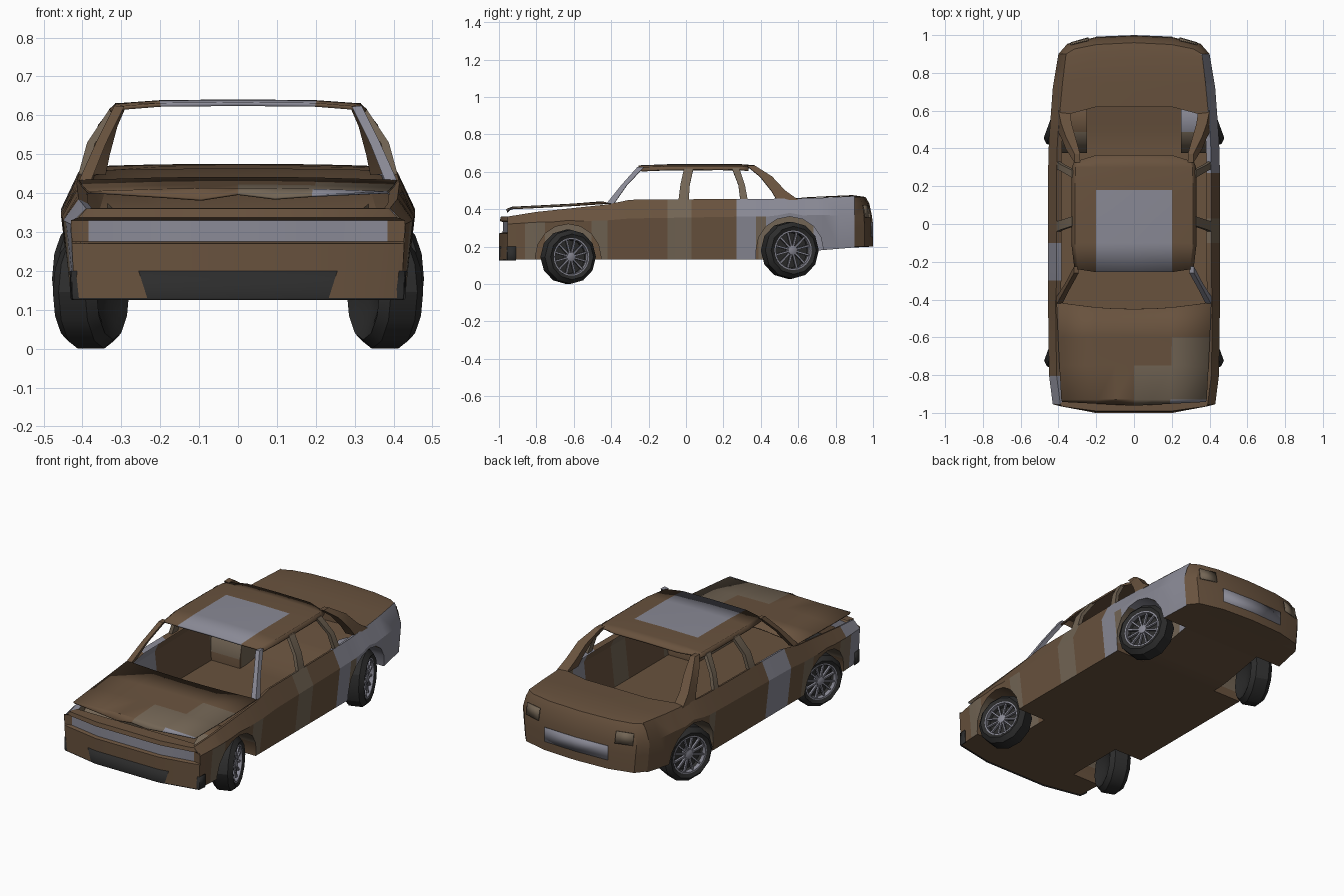
import bpy, bmesh, math
from mathutils import Matrix, Vector

if "Cube" in bpy.data.objects:
    bpy.data.objects.remove(bpy.data.objects["Cube"])


def mat(name, r, g, b):
    m = bpy.data.materials.new(name)
    m.diffuse_color = (r, g, b, 1)
    m.use_nodes = True
    m.node_tree.nodes["Principled BSDF"].inputs["Base Color"].default_value = m.diffuse_color
    return m


RUST = mat("rust_brown", 0.14, 0.085, 0.048)
TAN = mat("faded_tan", 0.17, 0.13, 0.09)
GREY = mat("bare_grey", 0.25, 0.25, 0.3)
BLACK = mat("black_rubber", 0.025, 0.025, 0.025)
MATS = [RUST, TAN, GREY, BLACK]


def finish(name, bm, pick, thick=0, angle=30):
    bmesh.ops.remove_doubles(bm, verts=bm.verts, dist=1e-4)
    bmesh.ops.dissolve_degenerate(bm, edges=bm.edges, dist=1e-4)
    bmesh.ops.recalc_face_normals(bm, faces=bm.faces)
    for f in bm.faces:
        f.material_index = pick(f.calc_center_median())
        f.smooth = True
    me = bpy.data.meshes.new(name)
    bm.to_mesh(me)
    bm.free()
    me.set_sharp_from_angle(angle=math.radians(angle))
    for m in MATS:
        me.materials.append(m)
    ob = bpy.data.objects.new(name, me)
    bpy.context.collection.objects.link(ob)
    if thick:
        s = ob.modifiers.new("thickness", 'SOLIDIFY')
        s.thickness = thick
    return ob


def add_loft(bm, rows, closed=False, caps=False):
    vs = [[bm.verts.new(p) for p in r] for r in rows]
    n = len(rows[0])
    for a, b in zip(vs, vs[1:]):
        for i in range(n if closed else n - 1):
            j = (i + 1) % n
            bm.faces.new((a[i], a[j], b[j], b[i]))
    if caps:
        bm.faces.new(vs[0])
        bm.faces.new(vs[-1])


def loft(name, rows, pick=lambda c: 0, thick=0, **kw):
    bm = bmesh.new()
    add_loft(bm, rows, **kw)
    return finish(name, bm, pick, thick)


def both(half):
    """Right half row (outside to centre) -> full row."""
    return half + [(-x, y, z) for x, y, z in reversed(half) if x > 1e-6]


# Body side keys: y, floor z, sill x, widest x, widest z, shoulder x, shoulder z
KEYS = [(-.955, .13, .42, .43, .32, .39, .36), (-.8, .13, .43, .45, .33, .41, .385),
        (-.42, .13, .43, .455, .34, .415, .425), (-.3, .13, .43, .455, .35, .41, .45),
        (.3, .13, .43, .455, .36, .41, .455), (.45, .13, .43, .45, .36, .405, .455),
        (.72, .18, .41, .43, .37, .38, .46), (.9, .195, .385, .40, .36, .36, .47)]


def key(y):
    for a, b in zip(KEYS, KEYS[1:]):
        if y <= b[0]:
            t = (y - a[0]) / (b[0] - a[0])
            return [p + (q - p) * t for p, q in zip(a, b)][1:]
    return KEYS[-1][1:]


def section(y, arch):
    zf, xb, xm, zm, xs, zs = key(y)
    zb = max(zf, arch)
    zm = max(zm, zb + .02)
    x = xb + (xm - xb) * (zb - zf) / (zm - zf)
    half = [(xs - .025, zs - .012), (xs, zs), (xm, zm), (x, zb), (.25, zb), (.25, zf), (0, zf)]
    return both([(px, y, pz) for px, pz in half])


def arch(cy, cz, r):
    pts = [(cy - r * math.cos(math.pi * i / 8), cz + r * math.sin(math.pi * i / 8)) for i in range(9)]
    return [(cy - r, 0)] + pts + [(cy + r, 0)]


def body_paint(c):
    if abs(c.x) < .38 and c.z < .2:
        return 0
    for cy, cz in ((-.63, .145), (.555, .18)):
        if abs(c.y - cy) < .2 and c.z < cz + .15 and c.y < .7:
            return 1
    if c.x > 0:
        return 2 if c.y > .27 else 1 if -.1 < c.y < .03 else 0
    return 2 if c.y < -.8 or -.3 < c.y < -.1 else 0


# Body shell with wheel wells and floor
stations = ([(-.955, 0), (-.86, 0)] + arch(-.63, .145, .175)
            + [(y, 0) for y in (-.42, -.3, -.1, .03, .27)] + arch(.555, .18, .18) + [(.82, 0), (.9, 0)])
loft("body_shell", [section(y, z) for y, z in stations], body_paint)

# Nose with recessed grille
rows = [both([(.42, -.955, .13), (.385, -.955, .13), (.2, -.955, .13), (0, -.955, .13)])]
for z, xc, dy, rec in ((.13, .42, 0, 0), (.2, .424, 0, 0), (.27, .427, 0, 0), (.275, .427, 0, .02),
                       (.33, .43, .002, .02), (.337, .41, .004, 0), (.36, .39, .01, 0)):
    rows.append(both([(xc, -.955, z), (min(.385, xc - .01), -.966 + rec, z),
                      (.2, -1 + dy + rec, z), (0, -1 + dy + rec, z)]))
rows.append(both([(.39, -.955, .36), (.37, -.92, .362), (.2, -.92, .362), (0, -.92, .362)]))
loft("nose_panel", rows, lambda c: 2 if .276 < c.z < .329 and abs(c.x) < .385 else 0)

# Front bumper
rows = [both([(.428 + o, -.91, z), (.423 + o, -.955, z), (.2, -1 - o * .2, z)])
        for z, o in ((.125, 0), (.13, .003), (.2, .005))]
loft("front_bumper", rows, lambda c: 3, .006)

# Bonnet, bent at the front edge
wave = [.405, .392, .385, .40, .388, .395, .405]
fr = [-1, -.5, -.25, 0, .25, .5, 1]
rows = [[(f * .38, -.962 + .02 * abs(f), z) for f, z in zip(fr, wave)]]
for y, hw, z in ((-.93, .385, .405), (-.75, .395, .414), (-.6, .402, .422), (-.45, .41, .434)):
    rows.append([(f * hw, y + (.035 * f * f if y > -.5 else 0), z + .008 * (1 - f * f)) for f in fr])
loft("bonnet", rows, lambda c: (2 if c.x > .25 and c.y < -.93 else
                                1 if c.x > .0 and c.y < -.8 or c.x > .18 and c.y < -.65 else 0), .006)

# Rear panel and boot lid
rows = [both([(.385, .9, .195), (.34, .9, .195), (.2, .9, .195), (0, .9, .195)])]
for z, xc, dy in ((.2, .386, 0), (.3, .395, 0), (.36, .40, .005), (.43, .38, .02), (.465, .36, .04)):
    rows.append(both([(xc, .9, z), (xc - .045, .955 - dy * .7, z), (.2, .99 - dy, z), (0, 1 - dy, z)]))
for y, x, z, dy in ((.89, .361, .469, 0), (.75, .378, .463, 0), (.62, .395, .456, .05)):
    rows.append(both([(x, y - dy, z), (x - .045, y - dy * .8, z + .002), (.2, y, z + .005), (0, y, z + .006)]))
loft("rear_panel_and_boot_lid", rows)

# Plate panel and tail lights
loft("plate_panel", [both([(.2, .992, z), (0, 1.0, z)]) for z in (.25, .33)], lambda c: 2, .004)
for s, side in ((1, "right"), (-1, "left")):
    loft("tail_light_" + side, [[(s * .24, .985 - d, z), (s * .335, .957 - d * .7, z)]
                                for z, d in ((.355, .002), (.42, .015))], lambda c: 1, .006)

# Roof
rows = []
for y, k, dz, dy in ((-.255, .95, -.006, .015), (-.1, 1, 0, 0), (.18, 1, .001, 0), (.3, .99, 0, 0), (.365, .95, -.005, -.03)):
    rows.append(both([(.332 * k, y + dy, .615 + dz), (.312 * k, y + dy, .63 + dz),
                      (.2, y, .638 + dz), (0, y, .64 + dz)]))
loft("roof", rows, lambda c: 2 if c.y < .18 and -.31 < c.x < .2 and abs(c.x) < .22 else 0, .01)

# Window pillars: x, z, y front, y back, thickness
PILLARS = {
    "front_pillar": [(.41, .43, -.425, -.385, .03), (.365, .53, -.345, -.315, .025), (.318, .625, -.26, -.225, .025)],
    "middle_pillar": [(.41, .45, -.04, .015, .02), (.388, .53, -.03, .02, .02), (.328, .62, -.01, .04, .02)],
    "rear_door_pillar": [(.41, .45, .29, .33, .02), (.388, .53, .28, .315, .02), (.328, .62, .245, .285, .02)],
    "rear_pillar": [(.40, .45, .485, .6, .06), (.385, .5, .455, .53, .055), (.36, .575, .395, .46, .05),
                    (.315, .632, .325, .37, .03)]}
for part, pts in PILLARS.items():
    for s, side in ((1, "right"), (-1, "left")):
        rows = [[(s * x, a, z), (s * x, b, z), (s * (x - t), b, z - .003), (s * (x - t), a, z - .003)]
                for x, z, a, b, t in pts]
        tone = 2 if part == "front_pillar" and s > 0 else 1 if part in ("middle_pillar", "rear_door_pillar") else 0
        loft(part + "_" + side, rows, lambda c: tone, closed=True, caps=True)


# Wheels, splayed outward at the front
def lathe(bm, profile, n):
    add_loft(bm, [[(x, r * math.sin(2 * math.pi * i / n), -r * math.cos(2 * math.pi * i / n))
                   for i in range(n)] for x, r in profile], closed=True)


for s, side in ((1, "right"), (-1, "left")):
    for end, y, z, k in (("front", -.63, .145, 1), ("rear", .555, .18, 1.05)):
        place = (Matrix.Translation((s * .378, y, z)) @ Matrix.Rotation(s * math.radians(20), 4, 'Z')
                 @ Matrix.Diagonal((s, k, k, 1)))
        tyre = bmesh.new()
        lathe(tyre, [(.03, .098), (.05, .1), (.06, .122), (.036, .145), (-.036, .145), (-.06, .122),
                     (-.05, .095), (-.03, .05), (-.03, 0)], 12)
        lathe(tyre, [(.03, .098), (.012, .09), (.012, 0)], 12)
        rim = bmesh.new()
        lathe(rim, [(.03, .092), (.052, .093), (.052, .101), (.03, .101)], 24)
        lathe(rim, [(.015, .026), (.046, .024), (.05, .012), (.05, 0)], 12)
        for i in range(12):
            m = (Matrix.Rotation(i * math.pi / 6 + .26, 4, 'X') @ Matrix.Translation((.036, 0, .057))
                 @ Matrix.Diagonal((.014, .009, .076, 1)))
            bmesh.ops.create_cube(rim, size=1, matrix=m)
        for part, bm, tone in (("tyre", tyre, 3), ("rim", rim, 2)):
            bm.transform(place)
            finish(end + "_" + part + "_" + side, bm, lambda c: tone)
